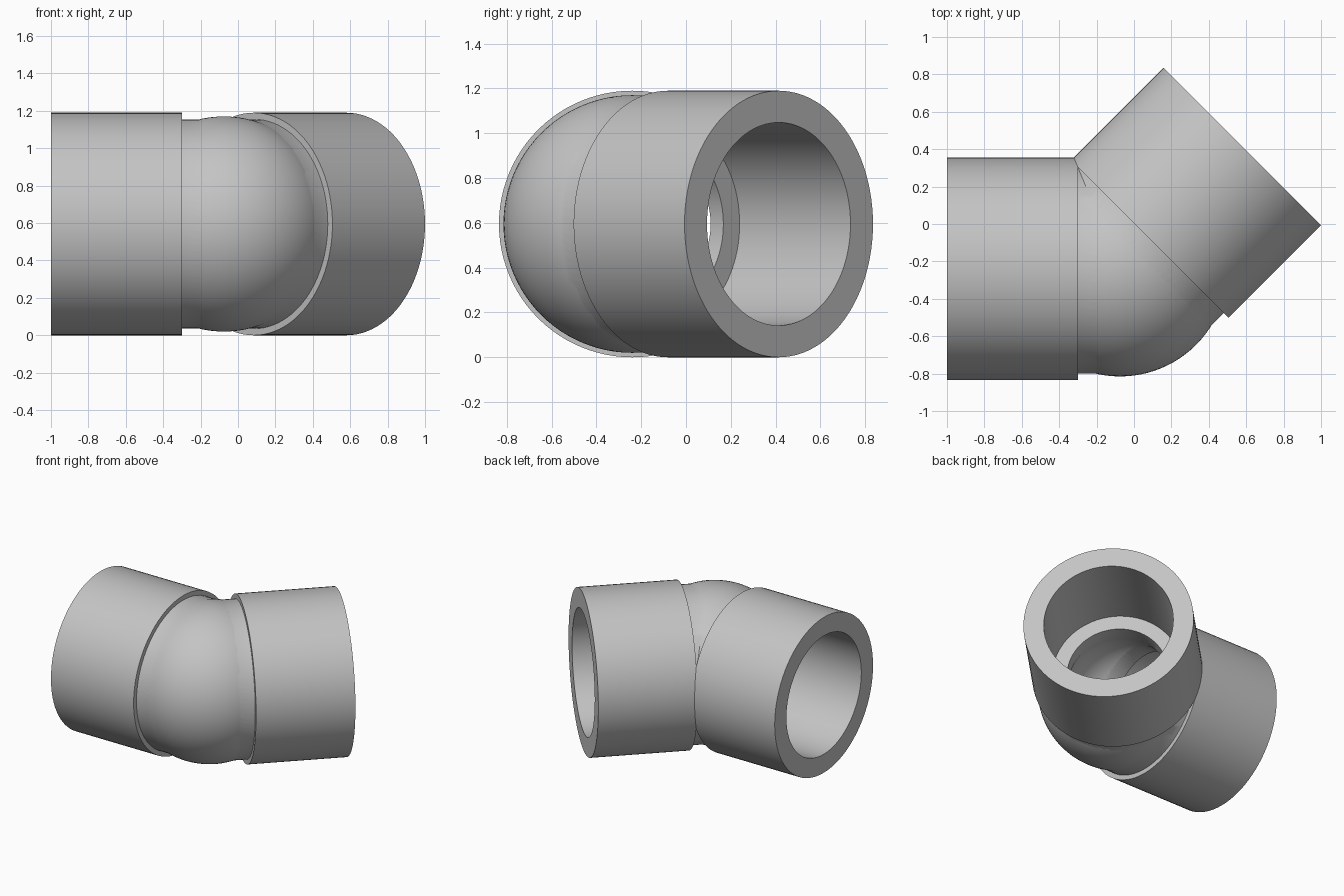
import bpy
import bmesh
import math
from mathutils import Matrix, Vector

default = bpy.data.objects.get("Cube")
if default:
    bpy.data.objects.remove(default, do_unlink=True)

SEGMENTS = 96
CENTRE = Vector((-0.075, -0.24, 0.595))
ARM_ANGLES = {"straight": math.pi, "angled": math.pi / 4}
SOCKET_START, ARM_END = 0.225, 0.925

grey = bpy.data.materials.new("plain grey")
grey.use_nodes = True
colour = (0.55, 0.55, 0.55, 1)
grey.diffuse_color = colour
grey.node_tree.nodes["Principled BSDF"].inputs["Base Color"].default_value = colour


def make_object(name, bm):
    bmesh.ops.recalc_face_normals(bm, faces=bm.faces)
    mesh = bpy.data.meshes.new(name)
    bm.to_mesh(mesh)
    bm.free()
    mesh.materials.append(grey)
    obj = bpy.data.objects.new(name, mesh)
    bpy.context.collection.objects.link(obj)
    return obj


def ball(name, radius):
    bm = bmesh.new()
    bmesh.ops.create_uvsphere(bm, u_segments=SEGMENTS, v_segments=SEGMENTS // 2,
                              radius=radius, matrix=Matrix.Translation(CENTRE))
    return make_object(name, bm)


def lathe_arm(name, profile, angle):
    """Closed solid turned around an axis leaving the joint centre."""
    bm = bmesh.new()
    rings = []
    for along, radius in profile:
        ring = []
        for i in range(SEGMENTS):
            a = math.tau * i / SEGMENTS
            ring.append(bm.verts.new((along, radius * math.cos(a), radius * math.sin(a))))
        rings.append(ring)
    for r0, r1 in zip(rings, rings[1:]):
        for i in range(SEGMENTS):
            j = (i + 1) % SEGMENTS
            bm.faces.new((r0[i], r0[j], r1[j], r1[i]))
    bm.faces.new(rings[0])
    bm.faces.new(rings[-1])
    bm.transform(Matrix.Translation(CENTRE) @ Matrix.Rotation(angle, 4, "Z"))
    return make_object(name, bm)


def combine(target, tool, operation):
    mod = target.modifiers.new(operation.lower(), "BOOLEAN")
    mod.object = tool
    mod.operation = operation
    mod.solver = "EXACT"
    bpy.context.view_layer.objects.active = target
    bpy.ops.object.modifier_apply(modifier=mod.name)
    bpy.data.objects.remove(tool, do_unlink=True)


# Outer shell: round joint, narrow necks and wide sockets
outer = [(0.05, 0.56), (SOCKET_START, 0.56), (SOCKET_START, 0.595), (ARM_END, 0.595)]
# Hollow: round chamber, narrow passages, wide socket bores open at the ends
inner = [(0.05, 0.35), (SOCKET_START, 0.35), (SOCKET_START, 0.453), (ARM_END + 0.1, 0.453)]

body = ball("pipe_elbow", 0.575)
hollow = ball("hollow_cutter", 0.365)
hollow.hide_render = True
for side, angle in ARM_ANGLES.items():
    combine(body, lathe_arm(side + "_socket", outer, angle), "UNION")
    combine(hollow, lathe_arm(side + "_bore", inner, angle), "UNION")
combine(body, hollow, "DIFFERENCE")

# Smooth rounded surfaces with crisp rims
bpy.ops.object.select_all(action="DESELECT")
body.select_set(True)
bpy.context.view_layer.objects.active = body
bpy.ops.object.shade_smooth_by_angle(angle=math.radians(30))
